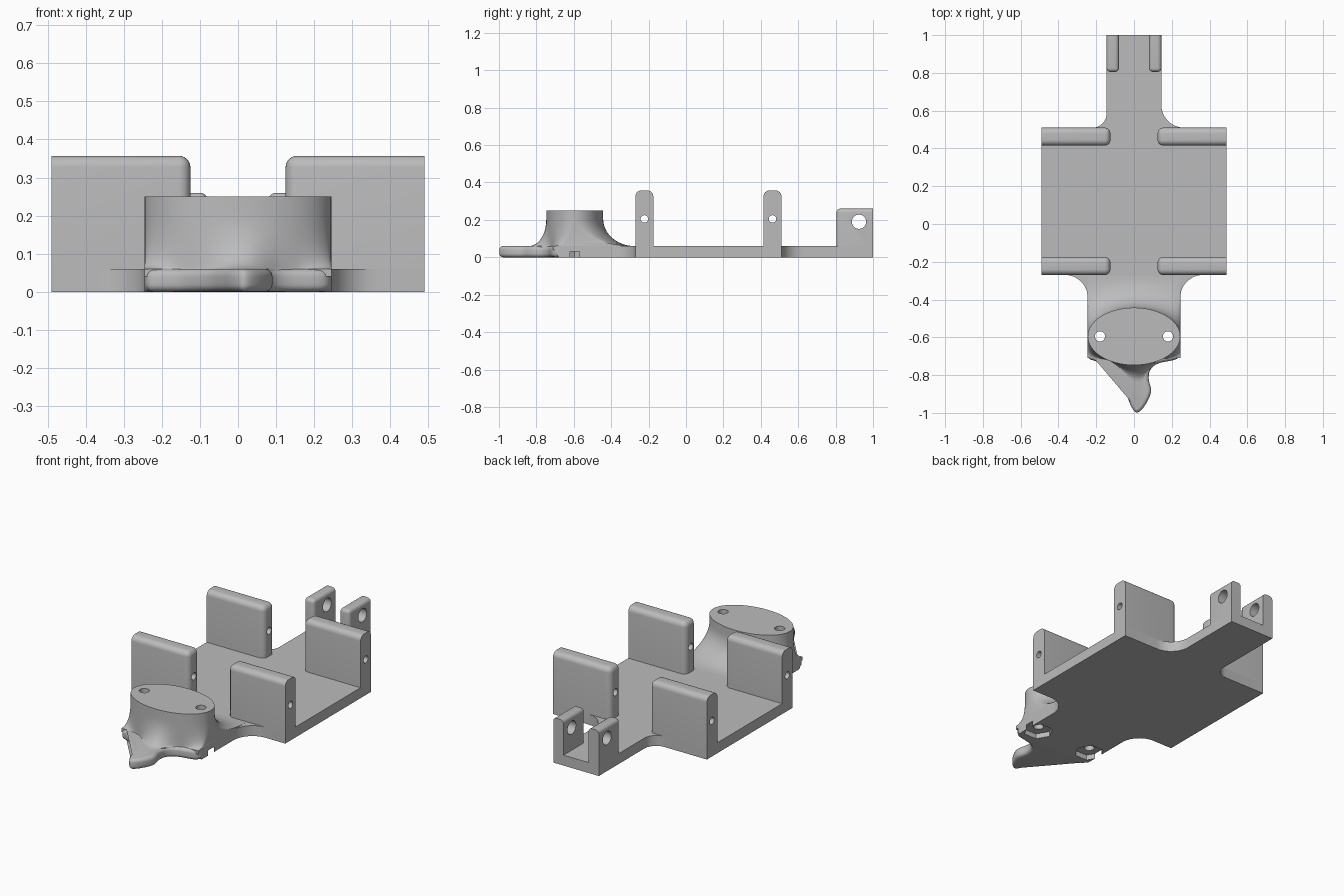
import bpy, bmesh, math
from mathutils import Vector, Matrix

cube = bpy.data.objects.get("Cube")
if cube:
    bpy.data.objects.remove(cube, do_unlink=True)

grey = bpy.data.materials.new("plain_grey")
grey.use_nodes = True
COLOR = (0.5, 0.5, 0.5, 1)
grey.diffuse_color = COLOR
grey.node_tree.nodes["Principled BSDF"].inputs["Base Color"].default_value = COLOR

PLATE = 0.06           # base plate thickness
HEAD_Y = -0.595        # centre of the oval pedestal
HALF = 0.245           # half width of the neck and pedestal


def make(name, bm):
    bmesh.ops.recalc_face_normals(bm, faces=bm.faces[:])
    mesh = bpy.data.meshes.new(name)
    bm.to_mesh(mesh)
    bm.free()
    mesh.materials.append(grey)
    ob = bpy.data.objects.new(name, mesh)
    bpy.context.collection.objects.link(ob)
    return ob


def activate(ob):
    bpy.ops.object.select_all(action='DESELECT')
    ob.select_set(True)
    bpy.context.view_layer.objects.active = ob


def smooth(ob):
    activate(ob)
    bpy.ops.object.shade_smooth_by_angle(angle=math.radians(35))


def prism(points, z0, z1):
    bm = bmesh.new()
    face = bm.faces.new([bm.verts.new((x, y, z0)) for x, y in points])
    new = bmesh.ops.extrude_face_region(bm, geom=[face])["geom"]
    top = [v for v in new if isinstance(v, bmesh.types.BMVert)]
    bmesh.ops.translate(bm, verts=top, vec=(0, 0, z1 - z0))
    return bm


def arc(cx, cy, r, a0, a1, n=12):
    angles = [math.radians(a0 + (a1 - a0) * i / n) for i in range(n + 1)]
    return [(cx + r * math.cos(a), cy + r * math.sin(a)) for a in angles]


def spline(pts, n=5):
    # Catmull-Rom curve through the points
    p = [Vector(q) for q in pts]
    p = [p[0]] + p + [p[-1]]
    out = []
    for a, b, c, d in zip(p, p[1:], p[2:], p[3:]):
        for i in range(n):
            t = i / n
            out.append((2 * b + (c - a) * t + (2 * a - 5 * b + 4 * c - d) * t * t
                        + (3 * b - a - 3 * c + d) * t ** 3) / 2)
    return out + [p[-1]]


def drill(ob, centre, radius, depth, axis='Z', sides=32, turn=0):
    bm = bmesh.new()
    rot = Matrix.Rotation(math.pi / 2, 4, 'Y') if axis == 'X' else Matrix.Rotation(turn, 4, 'Z')
    bmesh.ops.create_cone(bm, cap_ends=True, segments=sides, radius1=radius, radius2=radius,
                          depth=depth, matrix=Matrix.Translation(centre) @ rot)
    cutter = make("cutter", bm)
    cutter.hide_render = True
    mod = ob.modifiers.new("hole", 'BOOLEAN')
    mod.operation, mod.solver, mod.object = 'DIFFERENCE', 'EXACT', cutter
    activate(ob)
    bpy.ops.object.modifier_apply(modifier=mod.name)
    bpy.data.objects.remove(cutter, do_unlink=True)


def rounded_block(name, x0, x1, y0, y1, z1, radius, keep):
    # Box rounded everywhere except the bottom and the edges on the kept face
    bm = prism([(x0, y0), (x1, y0), (x1, y1), (x0, y1)], 0.01, z1)
    edges = [e for e in bm.edges
             if not all(v.co.z < 0.02 for v in e.verts) and not all(keep(v.co) for v in e.verts)]
    bmesh.ops.bevel(bm, geom=edges, offset=radius, segments=6, profile=0.5, affect='EDGES')
    return make(name, bm)


# Base plate with filleted neck and tongue
outline = ([(0.145, 1), (-0.145, 1)] + arc(-0.22, 0.585, 0.075, 0, -90)
           + [(-0.49, 0.51), (-0.49, -0.27)] + arc(-0.365, -0.39, 0.12, 90, 0)
           + [(-HALF, -0.68), (HALF, -0.68)] + arc(0.365, -0.39, 0.12, 180, 90)
           + [(0.49, -0.27), (0.49, 0.51)] + arc(0.265, 0.63, 0.12, 270, 180))
plate = make("base_plate", prism(outline, 0, PLATE))

# Front lip with the hooked spur, edges rounded
lip = spline([(-HALF, -0.69), (-0.235, -0.715), (-0.2, -0.727), (-0.14, -0.757),
              (-0.08, -0.82), (-0.045, -0.89), (-0.015, -0.965), (0.015, -0.998),
              (0.055, -0.965), (0.09, -0.89), (0.078, -0.82), (0.088, -0.77),
              (0.13, -0.738), (0.22, -0.717), (HALF, -0.69)])
bm = prism([(-HALF, -0.675)] + [tuple(p) for p in lip] + [(HALF, -0.675)], 0, PLATE)
rim = [e for e in bm.edges if abs(e.verts[0].co.z - e.verts[1].co.z) < 0.001
       and any(v.co.y < -0.685 for v in e.verts) and all(v.co.y < -0.68 for v in e.verts)]
bmesh.ops.bevel(bm, geom=rim, offset=0.02, segments=5, profile=0.5, affect='EDGES',
                clamp_overlap=False)
smooth(make("front_spur", bm))


# Oval pedestal that flares forwards and backwards into the plate
def flare_end(x, front):
    if not front:
        return -0.275
    spread = 0.07 if x > 0.02 else 0.1
    return -0.71 - 0.13 * math.exp(-((x - 0.02) / spread) ** 2)


N, STEPS = 32, 12
levels = [(0.25, 0)]
for k in range(STEPS + 1):
    a = math.pi / 2 * k / STEPS
    levels.append((PLATE + 0.145 * (1 - math.sin(a)), 1 - math.cos(a)))
levels.append((0.04, 1))
bm = bmesh.new()
rings = []
for z, f in levels:
    ring = []
    for front in (False, True):
        for i in range(N + 1):
            t = math.pi * (i / N + front)
            x, y = HALF * math.cos(t), HEAD_Y + 0.152 * math.sin(t)
            end = flare_end(x, front)
            end = min(end, y) if front else end
            ring.append(bm.verts.new((x, y + (end - y) * f, z)))
    rings.append(ring)
for a, b in zip(rings, rings[1:]):
    for i in range(len(a)):
        j = (i + 1) % len(a)
        bm.faces.new((a[i], a[j], b[j], b[i]))
bm.faces.new(rings[0])
bm.faces.new(rings[-1])
bmesh.ops.remove_doubles(bm, verts=bm.verts[:], dist=0.0002)
pedestal = make("oval_pedestal", bm)

# Screw holes and nut pockets
for side in (-1, 1):
    spot = (side * 0.18, HEAD_Y, 0)
    drill(plate, spot, 0.08, 0.06, sides=6, turn=math.pi / 6)
    for part in (plate, pedestal):
        drill(part, spot, 0.027, 0.7)
# Make sure the pocket faces outwards through the neck side
smooth(plate)
smooth(pedestal)

# Upright walls and rear hinge ears, on both sides
for side, label in ((1, "left"), (-1, "right")):
    for y0, y1, place in ((-0.27, -0.175, "front"), (0.415, 0.51, "rear")):
        wall = rounded_block(f"{place}_{label}_wall", side * 0.125, side * 0.49, y0, y1,
                             0.357, 0.03, lambda c: abs(c.x) > 0.48)
        drill(wall, (side * 0.3, (y0 + y1) / 2, 0.205), 0.02, 0.6, 'X')
        smooth(wall)
    ear = rounded_block(f"{label}_hinge_ear", side * 0.08, side * 0.145, 0.805, 1.0,
                        0.26, 0.02, lambda c: c.y > 0.99)
    drill(ear, (side * 0.11, 0.925, 0.19), 0.038, 0.2, 'X')
    smooth(ear)
